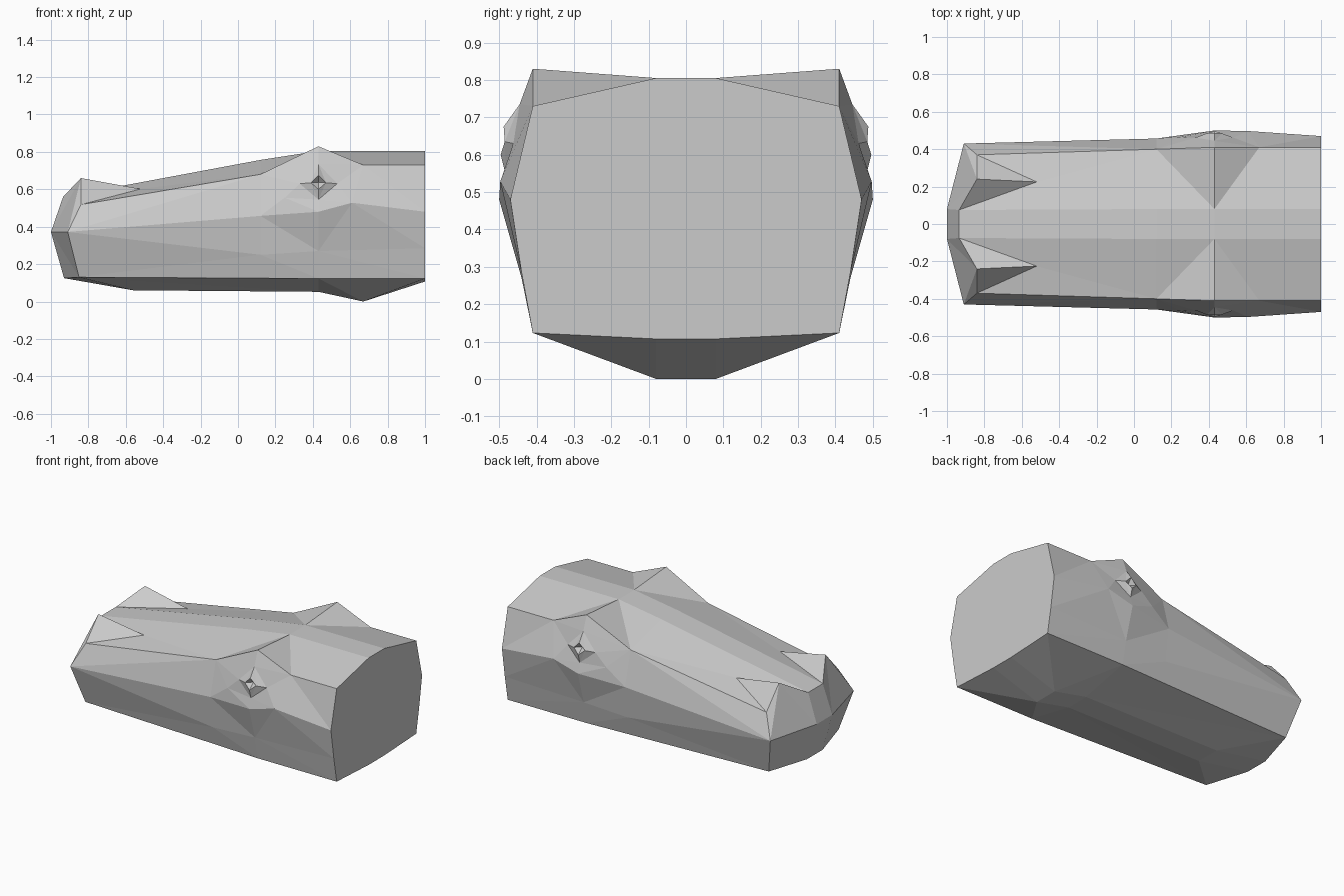
import bpy
import bmesh
from mathutils import Vector

if "Cube" in bpy.data.objects:
    bpy.data.objects.remove(bpy.data.objects["Cube"])


def build_part(name, points, faces, spine=()):
    """Half part on +y side, extended to the centre plane along spine, then mirrored."""
    bm = bmesh.new()
    v = {k: bm.verts.new(p) for k, p in points.items()}
    for k in spine:
        x, _, z = points[k]
        v["c_" + k] = bm.verts.new((x, 0, z))
    for f in faces:
        bm.faces.new([v[k] for k in f.split()])
    for a, b in zip(spine, spine[1:]):
        bm.faces.new([v[a], v[b], v["c_" + b], v["c_" + a]])
    bmesh.ops.triangulate(bm, faces=[f for f in bm.faces if len(f.verts) > 3])
    # mirror the half and weld the centre line
    dup = bmesh.ops.duplicate(bm, geom=bm.verts[:] + bm.edges[:] + bm.faces[:])["geom"]
    for e in dup:
        if isinstance(e, bmesh.types.BMVert):
            e.co.y *= -1
    bmesh.ops.remove_doubles(bm, verts=bm.verts[:], dist=1e-4)
    bmesh.ops.recalc_face_normals(bm, faces=bm.faces[:])
    mesh = bpy.data.meshes.new(name)
    bm.to_mesh(mesh)
    bm.free()
    ob = bpy.data.objects.new(name, mesh)
    bpy.context.collection.objects.link(ob)
    return ob


# Eye opening: a diamond on the side of the head
eye = {
    "dt": (.43, .445, .735), "dl": (.33, .462, .63),
    "db": (.43, .482, .545), "dr": (.53, .462, .63),
}

# Head profile points: t = top, b = brow, s = side, l = low side, e = lower edge, u = underside
head = {
    "t0": (-.935, .075, .56), "t1": (.12, .08, .757), "t2": (.43, .08, .805),
    "t3": (.67, .08, .805), "t4": (1, .08, .805),
    "n": (-.52, .225, .602), "peak": (-.84, .24, .66),
    "b0": (-.84, .37, .518), "b1": (.12, .40, .68), "b2": (.43, .41, .83),
    "b3": (.67, .41, .73), "b4": (1, .41, .73),
    "tip": (-1, .08, .372),
    "s0": (-.91, .43, .372), "s1": (.12, .457, .458), "s2": (.25, .465, .555),
    "s3": (.43, .5, .48), "s4": (.61, .497, .528), "s5": (1, .47, .48),
    "l1": (.12, .43, .25), "l2": (.43, .44, .27), "l3": (1, .44, .285),
    "e0": (-.85, .36, .13), "e2": (.43, .41, .123), "e3": (1, .41, .123),
    "u0": (-.93, .08, .125), "u1": (-.56, .08, .06), "u2": (.43, .08, .052),
    "u3": (.67, .08, 0), "u4": (1, .08, .107),
    **eye,
}
faces = [
    # nostril bump and muzzle top
    "t0 peak n", "peak b0 n", "t0 n t1", "n b1 t1", "n b0 b1",
    # brow ridge
    "t1 b1 t2", "b1 b2 t2", "t2 b2 b3", "t2 b3 t3", "t3 b3 b4 t4",
    # around the eye
    "b1 dt b2", "b2 dt b3", "b1 dl dt", "b1 s2 dl", "s2 db dl", "s2 s3 db",
    "s3 s4 db", "s4 dr db", "s4 b3 dr", "dr b3 dt",
    # cheeks and jaw sides
    "b0 s0 b1", "s0 s1 b1", "b1 s1 s2", "b3 s4 s5", "b3 s5 b4",
    "s0 e0 l1", "s0 l1 s1", "s1 l1 l2", "s1 l2 s3", "s1 s3 s2",
    "s3 l2 s4", "s4 l2 l3", "s4 l3 s5",
    "e0 e2 l1", "l1 e2 l2", "l2 e2 e3 l3",
    # nose front
    "t0 tip peak", "tip s0 peak", "peak s0 b0", "tip u0 e0 s0",
    # underside
    "u0 u1 e0", "u1 u2 e0", "u2 e2 e0", "u2 u3 e2", "u3 e3 e2", "u3 u4 e3",
    # back cut
    "t4 b4 s5 l3 e3 u4",
]
spine = ["t4", "t3", "t2", "t1", "t0", "tip", "u0", "u1", "u2", "u3", "u4", "t4"]
build_part("head", head, faces, spine)

# Eyes: raised rim with a small pit inside
inner = {"it": (.43, .488, .675), "il": (.39, .485, .635),
         "ib": (.43, .496, .60), "ir": (.47, .485, .635), "pit": (.43, .455, .637)}
order = "tlbr"
rim = []
for a, b in zip(order, order[1:] + order[0]):
    rim += [f"d{a} d{b} i{b} i{a}", f"i{a} i{b} pit"]
build_part("eyes", {**eye, **inner}, rim)
